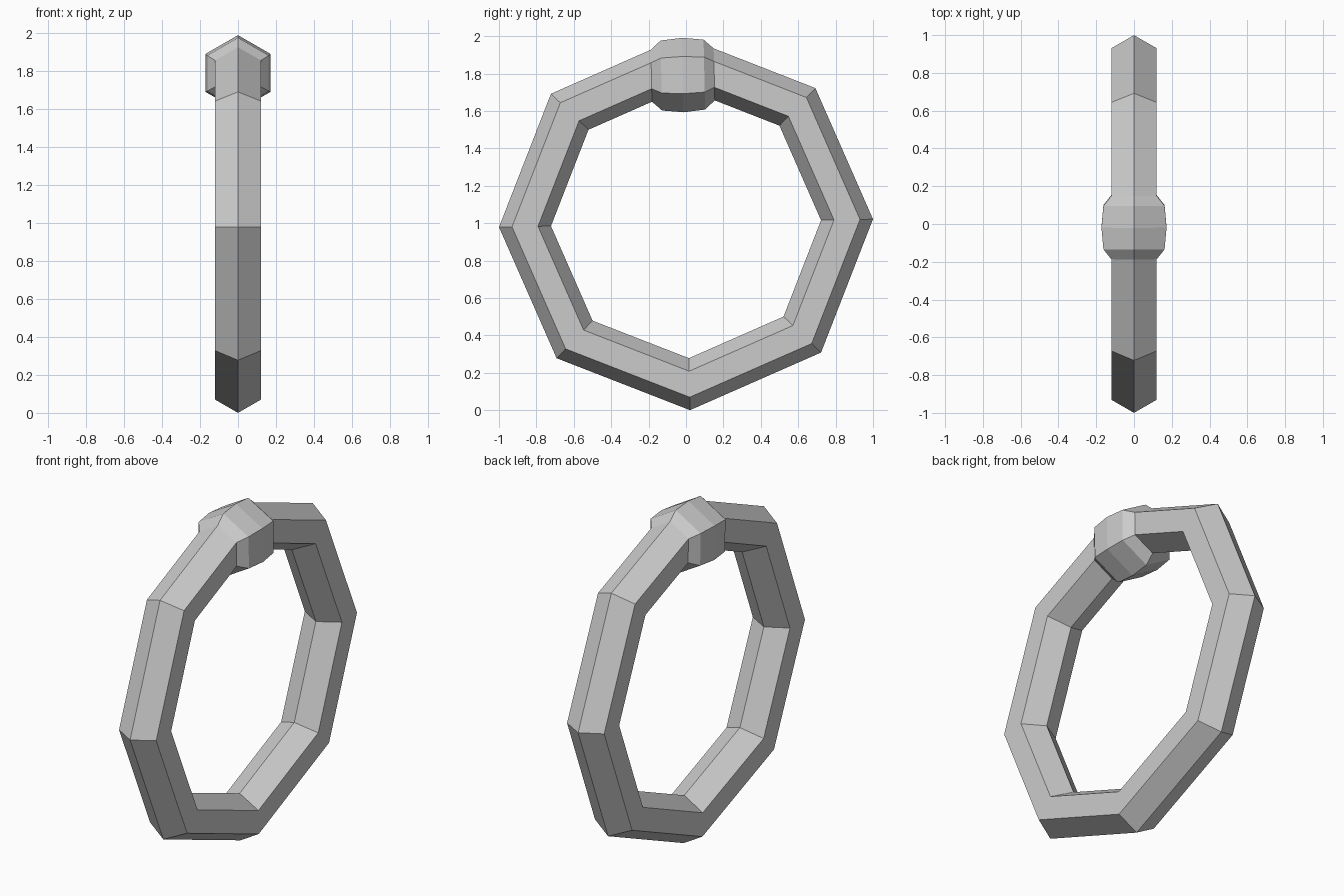
import bpy, bmesh
from math import sin, cos, pi, radians
from mathutils import Matrix

cube = bpy.data.objects.get("Cube")
if cube:
    bpy.data.objects.remove(cube)

SIDES = 6
TILT = radians(1.23)     # slight roll of the whole ring
BAR = 0.139              # bar section radius
BAR_PATH = 0.861         # bar centre distance from ring centre
KNOB_HALF = 0.168
KNOB_Z = 0.792

grey = bpy.data.materials.new("plain grey")
grey.use_nodes = True
grey.diffuse_color = (0.6, 0.6, 0.6, 1)
grey.node_tree.nodes["Principled BSDF"].inputs["Base Color"].default_value = (0.6, 0.6, 0.6, 1)


def hex_tube(name, stations):
    """Skin hexagons; a station is (y, z, angle of outward direction, radius)."""
    bm = bmesh.new()
    loops = []
    for y, z, angle, r in stations:
        loop = []
        for i in range(SIDES):
            a = 2 * pi * i / SIDES
            out = r * cos(a)
            loop.append(bm.verts.new((r * sin(a), y + out * cos(angle), z + out * sin(angle))))
        loops.append(loop)
    for a, b in zip(loops, loops[1:]):
        for i in range(SIDES):
            j = (i + 1) % SIDES
            bm.faces.new((a[i], b[i], b[j], a[j]))
    bmesh.ops.recalc_face_normals(bm, faces=bm.faces)
    # Roll about the ring centre, then lift onto the ground
    bm.transform(Matrix.Translation((0, 0, 1)) @ Matrix.Rotation(TILT, 4, 'X'))
    # An open tube needs its outward direction checked
    f = max(bm.faces, key=lambda f: abs(f.calc_center_median().x))
    if f.normal.x * f.calc_center_median().x < 0:
        bmesh.ops.reverse_faces(bm, faces=bm.faces)
    mesh = bpy.data.meshes.new(name)
    bm.to_mesh(mesh)
    bm.free()
    mesh.materials.append(grey)
    obj = bpy.data.objects.new(name, mesh)
    bpy.context.collection.objects.link(obj)


# Octagonal bar, open at the top where the knob sits
bar = [(-KNOB_HALF, KNOB_Z, pi / 2, BAR)]
for k in range(1, 8):
    a = pi / 2 + k * pi / 4
    bar.append((BAR_PATH * cos(a), BAR_PATH * sin(a), a, BAR))
bar.append((KNOB_HALF, KNOB_Z, pi / 2, BAR))
hex_tube("ring_bar", bar)

# Faceted knob bridging the two bar ends
profile = [(-KNOB_HALF, BAR), (-0.115, 0.187), (0, 0.199), (0.115, 0.187), (KNOB_HALF, BAR)]
hex_tube("ring_knob", [(y, KNOB_Z, pi / 2, r) for y, r in profile])
